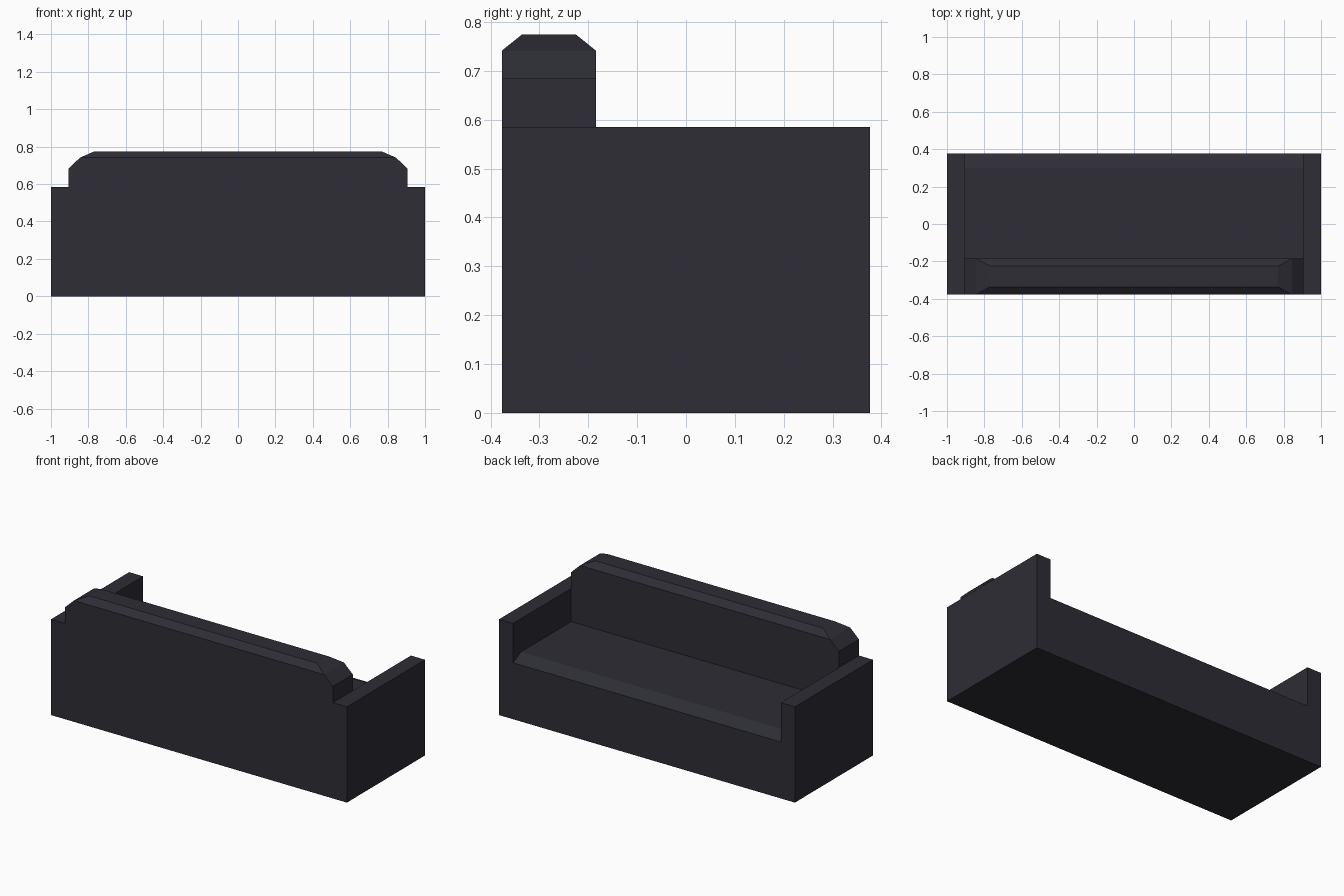
import bpy
import bmesh

if "Cube" in bpy.data.objects:
    bpy.data.objects.remove(bpy.data.objects["Cube"])

fabric = bpy.data.materials.new("charcoal fabric")
fabric.diffuse_color = (0.027, 0.026, 0.036, 1.0)
fabric.use_nodes = True
fabric.node_tree.nodes["Principled BSDF"].inputs["Base Color"].default_value = fabric.diffuse_color

FRONT, REAR = -0.377, 0.377   # y limits of the sofa
BACK_Y = -0.184               # face of the backrest toward the seat
INNER = 0.905                 # inner face of the arms


def loft(name, rings):
    """Solid skinned through equal-length rings of points, capped at both ends."""
    bm = bmesh.new()
    loops = [[bm.verts.new(p) for p in ring] for ring in rings]
    n = len(loops[0])
    for a, b in zip(loops, loops[1:]):
        for i in range(n):
            j = (i + 1) % n
            bm.faces.new((a[i], a[j], b[j], b[i]))
    bm.faces.new(loops[0][::-1])
    bm.faces.new(loops[-1])
    bmesh.ops.recalc_face_normals(bm, faces=bm.faces)
    mesh = bpy.data.meshes.new(name)
    bm.to_mesh(mesh)
    bm.free()
    mesh.materials.append(fabric)
    obj = bpy.data.objects.new(name, mesh)
    bpy.context.collection.objects.link(obj)
    return obj


def rect(x0, x1, y0, y1, z):
    return [(x0, y0, z), (x1, y0, z), (x1, y1, z), (x0, y1, z)]


# Arms: plain slabs on both sides
for side, x0, x1 in (("left", -1.0, -INNER), ("right", INNER, 1.0)):
    loft(side + "_arm", [rect(x0, x1, FRONT, REAR, z) for z in (0.0, 0.585)])

# Seat: block with a sloped edge, extruded across the width
seat_profile = [(BACK_Y, 0.0), (REAR, 0.0), (REAR, 0.345), (0.30, 0.382), (BACK_Y, 0.382)]
loft("seat", [[(x, y, z) for y, z in seat_profile] for x in (-INNER, INNER)])

# Backrest: half width, height and y inset of each level up to the chamfered top
levels = [(INNER, 0.0, 0.0), (INNER, 0.684, 0.0), (0.845, 0.741, 0.0), (0.77, 0.774, 0.041)]
loft("backrest", [rect(-w, w, FRONT + d, BACK_Y - d, z) for w, z, d in levels])
